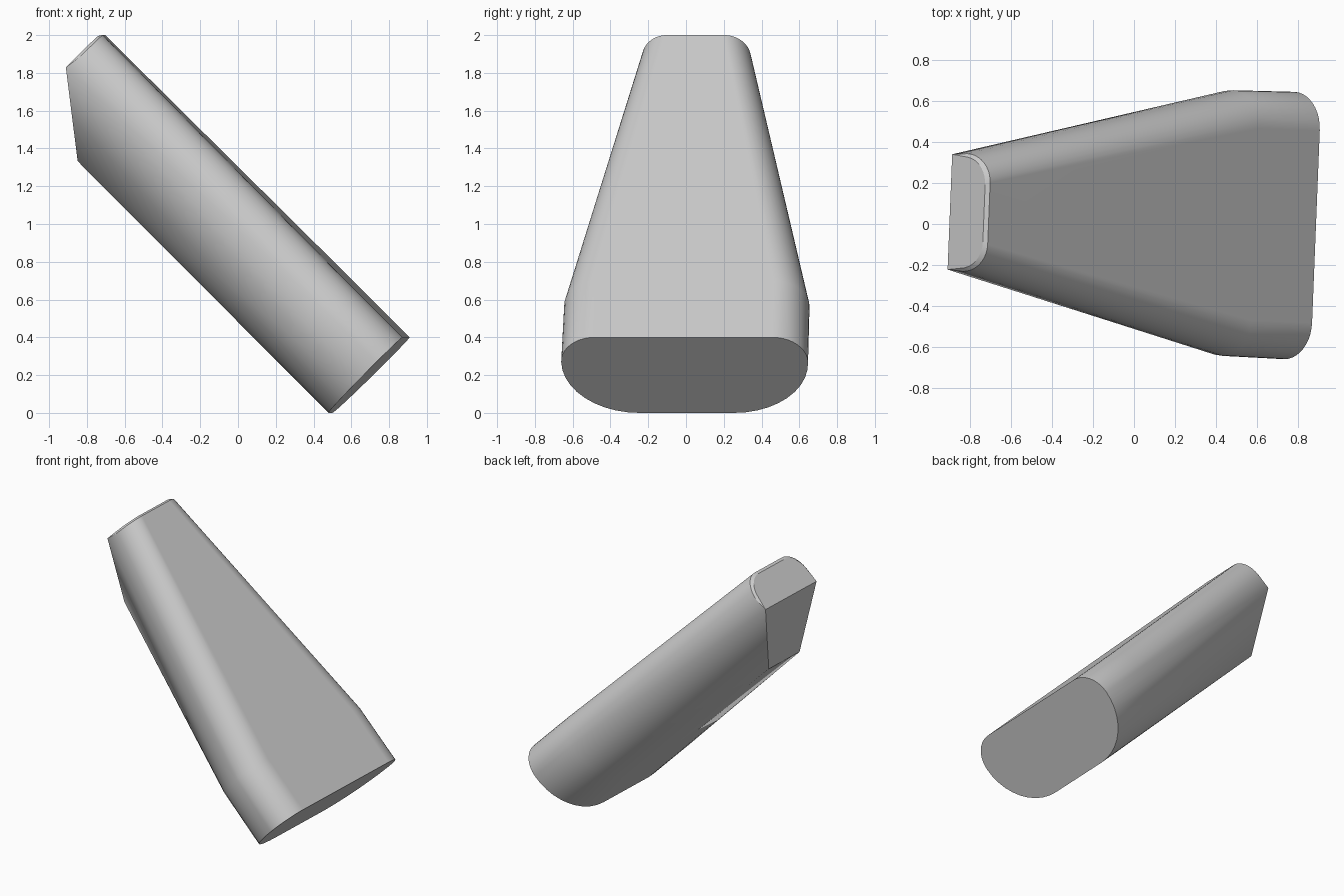
import bpy, bmesh, math
from mathutils import Matrix, Vector

cube = bpy.data.objects.get("Cube")
if cube:
    bpy.data.objects.remove(cube, do_unlink=True)

THICK = 0.566   # slab thickness
SEG = 10        # segments per rounded corner


def corner(s, half, flat, w_mid, w_end):
    """Quarter-ellipse corner on both sides, at distance s along the slab."""
    pts = []
    for i in range(SEG + 1):
        a = math.pi / 2 * i / SEG
        y = flat + (half - flat) * math.cos(a)
        w = w_mid + (w_end - w_mid) * math.sin(a)
        pts += [(s, y, w), (s, -y, w)]
    return pts


# Wide end and the shoulder where the taper starts
points = []
for s, half in ((0.0, 0.654), (0.42, 0.65)):
    points += corner(s, half, 0.47, 0.38, THICK)
    points += corner(s, half, 0.25, 0.38, 0.0)

# Narrow end: full outline, then the slightly inset cap
points += corner(2.263, 0.288, 0.15, 0.40, THICK)
points += corner(2.277, 0.272, 0.14, 0.40, THICK - 0.02)
points += [(2.277, y, 0.31) for y in (-0.282, 0.282)]

# Lower edge of the slanted cut below the cap
points += [(1.885, y, 0.0) for y in (-0.17, 0.17)]

# Slab axes: s runs up towards -x, w is the thickness direction
along = Vector((-1, 0, 1)).normalized()
across = Vector((1, 0, 1)).normalized()
origin = Vector((0.49, 0, 0))
turn = Matrix.Translation((0, 0.023, 0)) @ Matrix.Rotation(-0.04, 4, 'Z')

bm = bmesh.new()
for s, y, w in points:
    bm.verts.new(turn @ (origin + along * s + across * w + Vector((0, y, 0))))
hull = bmesh.ops.convex_hull(bm, input=bm.verts[:])
loose = [v for v in bm.verts if not v.link_faces]
bmesh.ops.delete(bm, geom=loose, context='VERTS')
bmesh.ops.dissolve_limit(bm, angle_limit=math.radians(0.5),
                         verts=bm.verts[:], edges=bm.edges[:])
bmesh.ops.recalc_face_normals(bm, faces=bm.faces[:])

mesh = bpy.data.meshes.new("tapered_block")
bm.to_mesh(mesh)
bm.free()
block = bpy.data.objects.new("tapered_block", mesh)
bpy.context.collection.objects.link(block)

# Plain grey material
grey = bpy.data.materials.new("light_grey")
grey.use_nodes = True
color = (0.6, 0.6, 0.6, 1)
grey.diffuse_color = color
grey.node_tree.nodes["Principled BSDF"].inputs["Base Color"].default_value = color
mesh.materials.append(grey)

# Smooth sides with crisp ends
bpy.ops.object.select_all(action='DESELECT')
block.select_set(True)
bpy.context.view_layer.objects.active = block
bpy.ops.object.shade_smooth_by_angle(angle=math.radians(25))
normals = block.modifiers.new("flat_faces", 'WEIGHTED_NORMAL')
normals.keep_sharp = True
